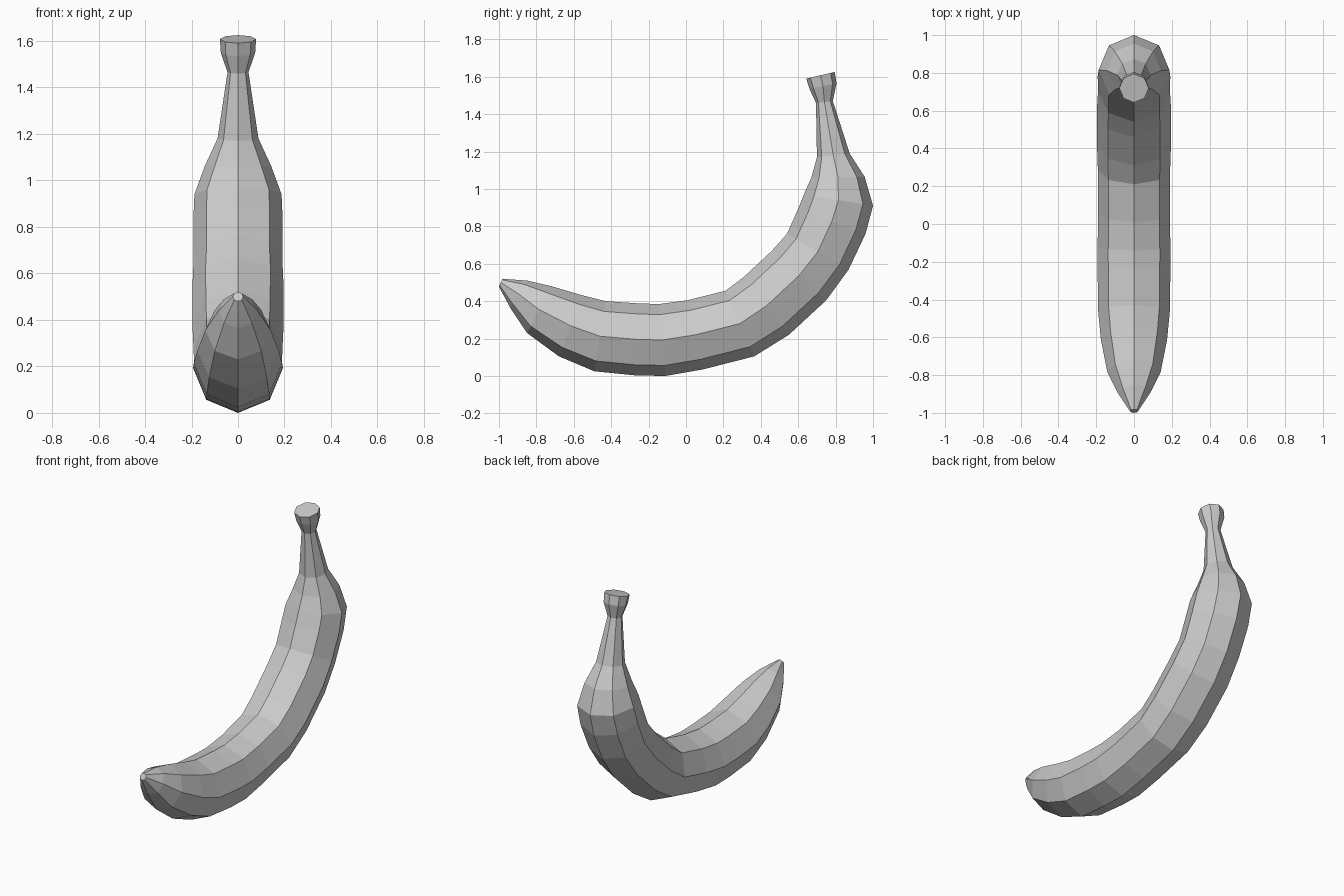
import bpy, bmesh, math
from mathutils import Vector

cube = bpy.data.objects.get("Cube")
if cube:
    bpy.data.objects.remove(cube, do_unlink=True)

# Single plain grey
grey = bpy.data.materials.new("plain grey")
grey.use_nodes = True
colour = (0.6, 0.6, 0.6, 1.0)
grey.diffuse_color = colour
grey.node_tree.nodes["Principled BSDF"].inputs["Base Color"].default_value = colour

SIDES = 8

# Cross-sections from blossom tip to stem: inner (y, z), outer (y, z)
SECTIONS = [
    ((-0.98, 0.52), (-1.0, 0.48)),
    ((-0.92, 0.515), (-0.975, 0.43)),
    ((-0.85, 0.51), (-0.94, 0.365)),
    ((-0.72, 0.48), (-0.85, 0.23)),
    ((-0.55, 0.43), (-0.68, 0.105)),
    ((-0.43, 0.40), (-0.49, 0.025)),
    ((-0.24, 0.387), (-0.27, 0.003)),
    ((-0.14, 0.385), (-0.11, 0.0)),
    ((0.01, 0.405), (0.09, 0.035)),
    ((0.21, 0.455), (0.365, 0.105)),
    ((0.31, 0.53), (0.55, 0.22)),
    ((0.46, 0.67), (0.75, 0.405)),
    ((0.54, 0.76), (0.87, 0.57)),
    ((0.60, 0.895), (0.96, 0.76)),
    ((0.63, 0.97), (1.0, 0.91)),
    ((0.67, 1.06), (0.955, 1.065)),
    ((0.70, 1.17), (0.875, 1.19)),
    ((0.695, 1.46), (0.785, 1.47)),
    ((0.66, 1.535), (0.805, 1.565)),
    ((0.643, 1.59), (0.795, 1.625)),
]


def add_ring(bm, inner, outer):
    """Regular octagon whose diameter runs from inner to outer."""
    a, b = Vector((0, *inner)), Vector((0, *outer))
    centre, spoke = (a + b) / 2, (a - b) / 2
    side = Vector((spoke.length, 0, 0))
    angles = [math.tau * i / SIDES for i in range(SIDES)]
    return [bm.verts.new(centre + spoke * math.cos(t) + side * math.sin(t)) for t in angles]


# Curved fruit with its stem, lofted through the sections
bm = bmesh.new()
rings = [add_ring(bm, *section) for section in SECTIONS]
for low, high in zip(rings, rings[1:]):
    for i in range(SIDES):
        j = (i + 1) % SIDES
        bm.faces.new((low[i], low[j], high[j], high[i]))
bm.faces.new(rings[0])
bm.faces.new(rings[-1])
bmesh.ops.recalc_face_normals(bm, faces=bm.faces)

mesh = bpy.data.meshes.new("banana")
bm.to_mesh(mesh)
bm.free()
mesh.materials.append(grey)
bpy.context.collection.objects.link(bpy.data.objects.new("banana", mesh))
